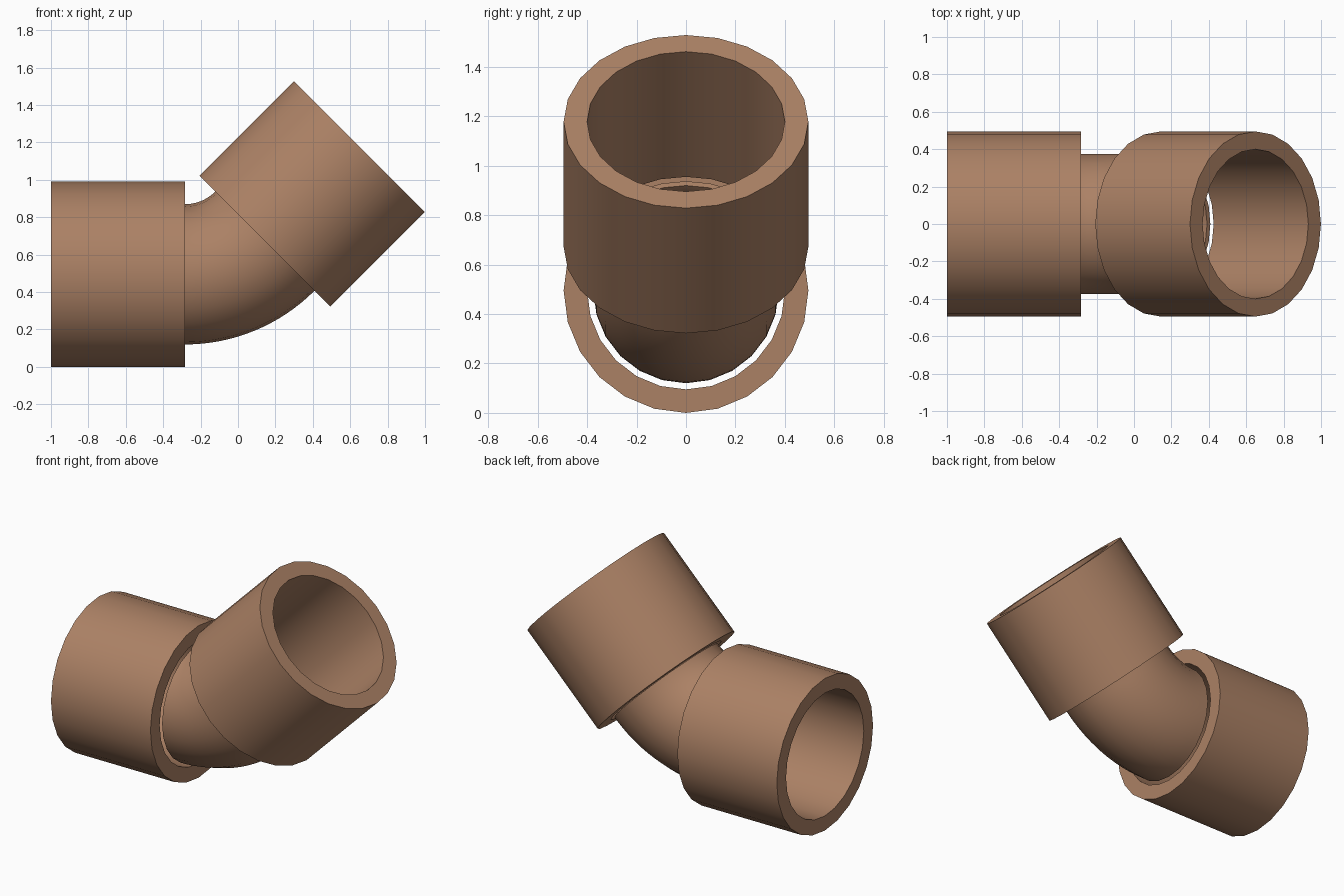
import bpy, bmesh
from math import sin, cos, pi, radians
from mathutils import Vector

cube = bpy.data.objects.get("Cube")
if cube:
    bpy.data.objects.remove(cube, do_unlink=True)

SIDES = 24
AXIS_Z = 0.495        # height of the horizontal pipe axis
START_X = -0.284      # where the bend begins
BEND_R = 0.604        # radius of the bend's centre line
BEND = radians(45)
SLEEVE_LEN = 0.716

clay = bpy.data.materials.new("clay_brown")
clay.use_nodes = True
colour = (0.41, 0.22, 0.13, 1)
clay.diffuse_color = colour
bsdf = next(n for n in clay.node_tree.nodes if n.type == "BSDF_PRINCIPLED")
bsdf.inputs["Base Color"].default_value = colour
bsdf.inputs["Roughness"].default_value = 0.7


def bend_point(a):
    return Vector((START_X + BEND_R * sin(a), 0, AXIS_Z + BEND_R * (1 - cos(a))))


def ring(bm, centre, tilt, radius):
    """Circle of vertices across a path that is tilted up by an angle."""
    up = Vector((-sin(tilt), 0, cos(tilt)))
    side = Vector((0, 1, 0))
    turns = [2 * pi * i / SIDES for i in range(SIDES)]
    return [bm.verts.new(centre + radius * (cos(t) * up + sin(t) * side)) for t in turns]


def tube(name, path, outer, inner):
    """Hollow pipe through a list of (centre, tilt) stations."""
    bm = bmesh.new()
    loops = [ring(bm, c, t, outer) for c, t in path]
    loops += [ring(bm, c, t, inner) for c, t in reversed(path)]
    for k, a in enumerate(loops):
        b = loops[(k + 1) % len(loops)]
        for i in range(SIDES):
            j = (i + 1) % SIDES
            bm.faces.new((a[i], a[j], b[j], b[i]))
    bmesh.ops.recalc_face_normals(bm, faces=bm.faces)
    mesh = bpy.data.meshes.new(name)
    bm.to_mesh(mesh)
    bm.free()
    mesh.materials.append(clay)
    obj = bpy.data.objects.new(name, mesh)
    bpy.context.collection.objects.link(obj)
    bpy.ops.object.select_all(action="DESELECT")
    obj.select_set(True)
    bpy.context.view_layer.objects.active = obj
    bpy.ops.object.shade_smooth_by_angle(angle=radians(30))


# Horizontal socket
start = bend_point(0)
tube("horizontal_sleeve", [(start - Vector((SLEEVE_LEN, 0, 0)), 0), (start, 0)], 0.495, 0.4)

# Curved pipe between the sockets
steps = 16
tube("elbow_pipe", [(bend_point(BEND * i / steps), BEND * i / steps)
                    for i in range(steps + 1)], 0.375, 0.35)

# Angled socket
end = bend_point(BEND)
along = Vector((cos(BEND), 0, sin(BEND)))
tube("angled_sleeve", [(end, BEND), (end + along * SLEEVE_LEN, BEND)], 0.495, 0.4)
